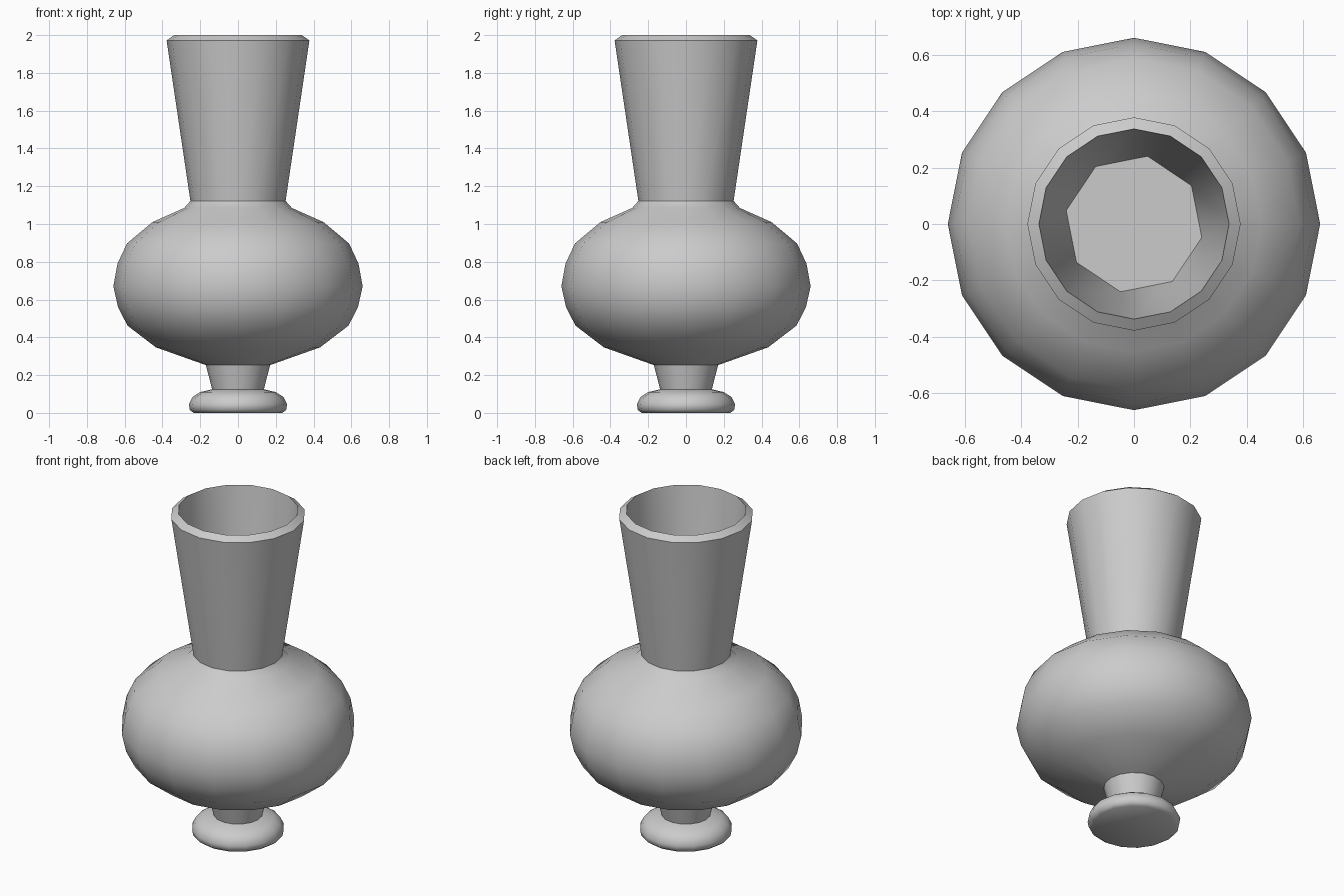
import bpy, bmesh, math

if "Cube" in bpy.data.objects:
    bpy.data.objects.remove(bpy.data.objects["Cube"])

SIDES = 16


def ring(bm, radius, z, sides=SIDES, turn=0.0):
    return [bm.verts.new((radius * math.cos(turn + 2 * math.pi * i / sides),
                          radius * math.sin(turn + 2 * math.pi * i / sides), z))
            for i in range(sides)]


def bridge(bm, a, b):
    n = len(a)
    for i in range(n):
        j = (i + 1) % n
        bm.faces.new((a[i], a[j], b[j], b[i]))


# Outer profile (radius, height) from the base up to the inner rim
foot = [(0.235, 0.0), (0.255, 0.015), (0.26, 0.045), (0.24, 0.085), (0.20, 0.11)]
stem = [(0.137, 0.125), (0.17, 0.253)]
belly = [(0.435, 0.347), (0.585, 0.462), (0.635, 0.56), (0.66, 0.67),
         (0.638, 0.79), (0.588, 0.897), (0.453, 1.01), (0.285, 1.085)]
neck = [(0.252, 1.122), (0.378, 1.972), (0.337, 2.0)]

bm = bmesh.new()
rings = [ring(bm, r, z) for r, z in foot + stem + belly + neck]
for lower, upper in zip(rings, rings[1:]):
    bridge(bm, lower, upper)
bm.faces.new(rings[0][::-1])

# Inside of the neck: 16-sided rim tapering to an 8-sided floor
rim = rings[-1]
floor = ring(bm, 0.245, 1.15, 8, math.radians(33.75))
for k in range(8):
    a, b, c = (rim[(2 * k + i) % SIDES] for i in (1, 2, 3))
    bm.faces.new((a, b, floor[k]))
    bm.faces.new((b, c, floor[(k + 1) % 8], floor[k]))
bm.faces.new(floor)
bmesh.ops.recalc_face_normals(bm, faces=bm.faces)

mesh = bpy.data.meshes.new("vase")
bm.to_mesh(mesh)
bm.free()
vase = bpy.data.objects.new("vase", mesh)
bpy.context.collection.objects.link(vase)

# Smooth body with crisp rim, stem and floor edges
bpy.context.view_layer.objects.active = vase
vase.select_set(True)
bpy.ops.object.shade_smooth_by_angle(angle=math.radians(46))
